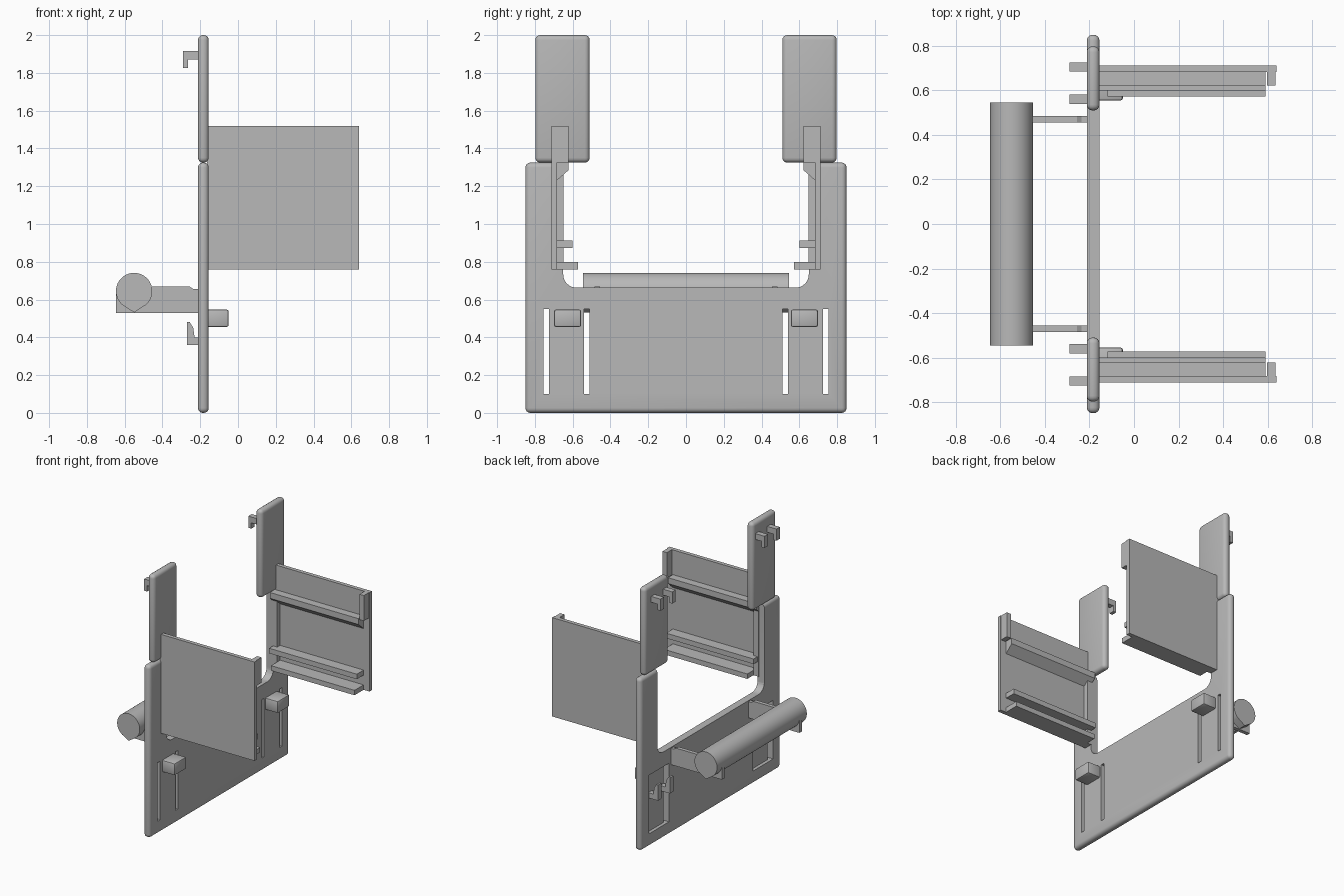
import bpy, bmesh, math
from mathutils import Vector

cube = bpy.data.objects.get("Cube")
if cube:
    bpy.data.objects.remove(cube, do_unlink=True)

grey = bpy.data.materials.new("plain_grey")
grey.use_nodes = True
grey.diffuse_color = (0.48, 0.48, 0.48, 1)
grey.node_tree.nodes["Principled BSDF"].inputs["Base Color"].default_value = (0.48, 0.48, 0.48, 1)

BACK, FRONT = -0.212, -0.155   # plate thickness range in x


def finish(name, bm):
    bmesh.ops.recalc_face_normals(bm, faces=bm.faces)
    mesh = bpy.data.meshes.new(name)
    bm.to_mesh(mesh)
    bm.free()
    mesh.materials.append(grey)
    obj = bpy.data.objects.new(name, mesh)
    bpy.context.collection.objects.link(obj)
    return obj


def smooth(obj):
    bpy.ops.object.select_all(action='DESELECT')
    obj.select_set(True)
    bpy.context.view_layer.objects.active = obj
    bpy.ops.object.shade_smooth_by_angle(angle=math.radians(35))


def box(name, x, y, z, bevel=0, segments=4):
    """Box given by (low, high) ranges, optionally rounded."""
    bm = bmesh.new()
    bmesh.ops.create_cube(bm, size=1)
    for v in bm.verts:
        v.co = Vector([r[0] if c < 0 else r[1] for c, r in zip(v.co, (x, y, z))])
    if bevel:
        bmesh.ops.bevel(bm, geom=bm.edges[:], offset=bevel, segments=segments,
                        profile=0.5, affect='EDGES')
    obj = finish(name, bm)
    if bevel:
        smooth(obj)
    return obj


def prism(name, points, low, high, axis):
    """Extrude an (x, z) profile along y, or a (y, z) profile along x."""
    bm = bmesh.new()
    place = (lambda a, b, d: (a, d, b)) if axis == 'y' else (lambda a, b, d: (d, a, b))
    face = bm.faces.new([bm.verts.new(place(a, b, low)) for a, b in points])
    new = bmesh.ops.extrude_face_region(bm, geom=[face])["geom"]
    shift = Vector(place(0, 0, high - low))
    bmesh.ops.translate(bm, vec=shift, verts=[v for v in new if isinstance(v, bmesh.types.BMVert)])
    return finish(name, bm)


def span(side, a, b):
    return tuple(sorted((side * a, side * b)))


def cut(obj, cutter):
    mod = obj.modifiers.new("cut", 'BOOLEAN')
    mod.operation = 'DIFFERENCE'
    mod.solver = 'EXACT'
    mod.object = cutter
    cutter.hide_render = True
    bpy.context.view_layer.objects.active = obj
    bpy.ops.object.modifier_apply(modifier=mod.name)
    bpy.data.objects.remove(cutter, do_unlink=True)


# U-shaped main plate with a rounded opening
plate = box("main_plate", (BACK, FRONT), (-0.85, 0.85), (0, 1.325), 0.026)
corner = 0.07
opening = [(0.65, 1.6), (-0.65, 1.6)]
for centre, start in ((-0.58, 180), (0.58, 270)):
    for i in range(9):
        a = math.radians(start + i * 90 / 8)
        opening.append((centre + corner * math.cos(a), 0.733 + corner * math.sin(a)))
cut(plate, prism("opening_cutter", opening, -0.4, 0.1, 'x'))
for s in (-1, 1):
    cut(plate, box("window_cutter", (-0.4, 0.1), span(s, 0.51, 0.755), (0.1, 0.55)))
smooth(plate)

upper_hook = [(BACK + 0.01, 1.915), (-0.29, 1.915), (-0.29, 1.825), (-0.265, 1.825),
              (-0.265, 1.87), (BACK + 0.01, 1.87)]
lower_hook = [(-0.18, 0.36), (-0.27, 0.36), (-0.27, 0.48), (-0.255, 0.48), (-0.237, 0.45),
              (-0.23, 0.40), (-0.18, 0.40)]
arm = [(-0.645, 0.53), (-0.2, 0.53), (-0.2, 0.655), (-0.235, 0.655), (-0.255, 0.668),
       (-0.455, 0.668), (-0.645, 0.64)]

for s, side in ((1, "rear"), (-1, "front")):
    # Upper extension plate
    box(f"{side}_upper_plate", (BACK, FRONT), span(s, 0.51, 0.798), (1.325, 2.0), 0.026)

    # Spring tongue with its push button
    box(f"{side}_latch_tongue", (-0.187, FRONT), span(s, 0.54, 0.725), (0.09, 0.555))
    box(f"{side}_button", (-0.17, -0.05), span(s, 0.555, 0.698), (0.455, 0.547), 0.01, 2)

    # Paired hooks on the tongue and the upper plate
    for n, y in enumerate((0.56, 0.705)):
        lo, hi = span(s, y - 0.021, y + 0.021)
        prism(f"{side}_upper_hook_{n + 1}", upper_hook, lo, hi, 'y')
        prism(f"{side}_lower_hook_{n + 1}", lower_hook, lo, hi, 'y')

    # Side panel with its sloped ledge, end post, rails and mounting strip
    box(f"{side}_side_panel", (FRONT - 0.01, 0.64), span(s, 0.683, 0.713), (0.76, 1.52))
    ledge = [(0.69, 1.33), (0.622, 1.33), (0.622, 1.285), (0.69, 1.225)]
    prism(f"{side}_panel_ledge", [(s * y, z) for y, z in ledge], FRONT - 0.01, 0.59, 'x')
    box(f"{side}_end_post", (0.598, 0.635), span(s, 0.622, 0.69), (1.325, 1.52))
    box(f"{side}_upper_rail", (FRONT, 0.59), span(s, 0.6, 0.69), (0.873, 0.912))
    box(f"{side}_lower_rail", (-0.12, 0.59), span(s, 0.573, 0.69), (0.76, 0.798))
    box(f"{side}_mounting_strip", (FRONT - 0.01, -0.12), span(s, 0.648, 0.69), (0.76, 1.29))

    # Arm carrying the roller
    prism(f"{side}_roller_arm", arm, *span(s, 0.456, 0.485), 'y')

# Teardrop-section roller
radius, cx, cz = 0.096, -0.55, 0.645
roller_profile = [(cx, 0.532)]
for i in range(49):
    a = math.radians(-50 + i * 280 / 48)
    roller_profile.append((cx + radius * math.cos(a), cz + radius * math.sin(a)))
smooth(prism("roller", roller_profile, -0.545, 0.545, 'y'))
